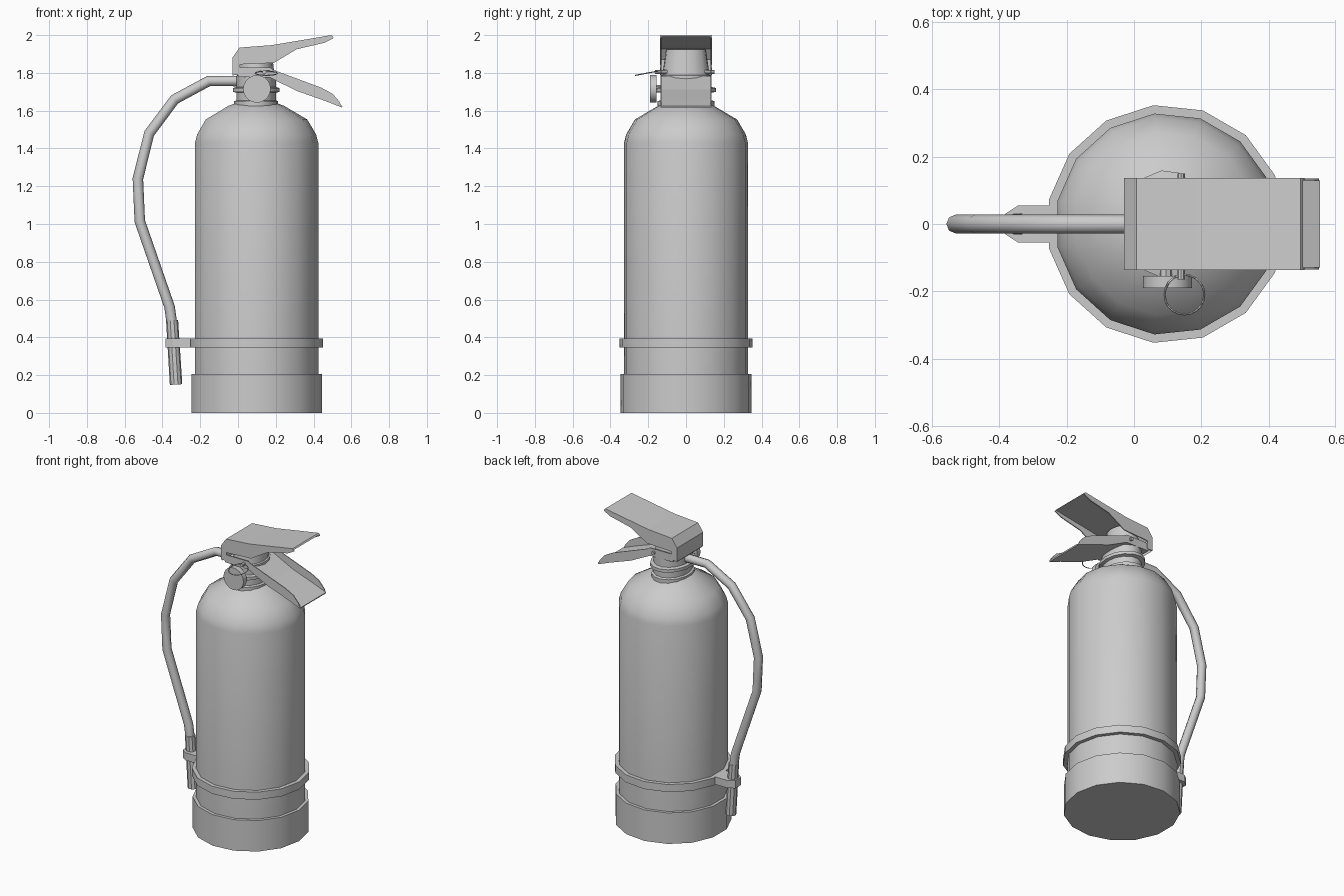
import bpy, bmesh, math
from mathutils import Matrix, Vector

if "Cube" in bpy.data.objects:
    bpy.data.objects.remove(bpy.data.objects["Cube"])

CX = 0.095   # axis of the tank
SIDES = 15


def finish(name, bm, smooth=False):
    bmesh.ops.recalc_face_normals(bm, faces=bm.faces[:])
    me = bpy.data.meshes.new(name)
    bm.to_mesh(me)
    bm.free()
    ob = bpy.data.objects.new(name, me)
    bpy.context.collection.objects.link(ob)
    if smooth:
        bpy.ops.object.select_all(action='DESELECT')
        ob.select_set(True)
        bpy.context.view_layer.objects.active = ob
        bpy.ops.object.shade_smooth_by_angle(angle=math.radians(35))
    return ob


def lathe(name, profile, sy=1.0, closed=False):
    """Revolve (radius, z) points around the tank axis."""
    bm = bmesh.new()
    rings = []
    for r, z in profile:
        rings.append([bm.verts.new((CX + r * math.cos(2 * math.pi * i / SIDES),
                                    sy * r * math.sin(2 * math.pi * i / SIDES), z))
                      for i in range(SIDES)])
    pairs = list(zip(rings, rings[1:]))
    if closed:
        pairs.append((rings[-1], rings[0]))
    for a, b in pairs:
        for i in range(SIDES):
            j = (i + 1) % SIDES
            bm.faces.new((a[i], a[j], b[j], b[i]))
    if not closed:
        bm.faces.new(rings[0])
        bm.faces.new(rings[-1])
    return finish(name, bm, True)


def prism(bm, pts, y0, y1):
    """Extrude an x-z outline along y."""
    a = [bm.verts.new((x, y0, z)) for x, z in pts]
    b = [bm.verts.new((x, y1, z)) for x, z in pts]
    bm.faces.new(a)
    bm.faces.new(b)
    for i in range(len(pts)):
        j = (i + 1) % len(pts)
        bm.faces.new((a[i], a[j], b[j], b[i]))


def channel(name, side, spine, half, t, down):
    """Folded sheet: two side walls and a plate following the spine."""
    bm = bmesh.new()
    prism(bm, side, -half, -half + t)
    prism(bm, side, half - t, half)
    off = [(x + down[0], z + down[1]) for x, z in spine]
    prism(bm, spine + off[::-1], -half + t, half - t)
    return finish(name, bm)


def rod(name, p, q, r1, r2, n):
    p, q = Vector(p), Vector(q)
    d = q - p
    bm = bmesh.new()
    m = Matrix.Translation((p + q) / 2) @ d.to_track_quat('Z', 'Y').to_matrix().to_4x4()
    bmesh.ops.create_cone(bm, cap_ends=True, segments=n, radius1=r1, radius2=r2,
                          depth=d.length, matrix=m)
    return finish(name, bm, n > 8)


def tube(name, pts, r, res, cyclic=False):
    cu = bpy.data.curves.new(name, 'CURVE')
    cu.dimensions = '3D'
    cu.bevel_depth = r
    cu.bevel_resolution = res
    cu.use_fill_caps = True
    sp = cu.splines.new('POLY')
    sp.points.add(len(pts) - 1)
    for p, c in zip(sp.points, pts):
        p.co = (*c, 1)
    sp.use_cyclic_u = cyclic
    ob = bpy.data.objects.new(name, cu)
    bpy.context.collection.objects.link(ob)
    return ob


# Tank, foot and strap
lathe("tank", [(0.33, 0.19), (0.33, 1.43), (0.318, 1.475), (0.272, 1.553),
               (0.15, 1.625), (0.11, 1.64)])
lathe("foot", [(0.35, 0), (0.35, 0.205), (0.325, 0.205), (0.325, 0.15)])
lathe("strap", [(0.355, 0.345), (0.355, 0.395), (0.325, 0.395), (0.325, 0.345)], closed=True)

# Hose clip on the strap
bm = bmesh.new()
outline = [(-0.235, 0.055), (-0.345, 0.055), (-0.383, 0.03),
           (-0.383, -0.03), (-0.345, -0.055), (-0.235, -0.055)]
base = bm.faces.new([bm.verts.new((x, y, 0.345)) for x, y in outline])
ext = bmesh.ops.extrude_face_region(bm, geom=[base])
bm.faces.new([v for v in base.verts]) if not base.is_valid else None
bmesh.ops.translate(bm, vec=(0, 0, 0.05),
                    verts=[g for g in ext["geom"] if isinstance(g, bmesh.types.BMVert)])
finish("hose_clip", bm)

# Valve body, slightly oval
lathe("valve", [(0.118, 1.62), (0.118, 1.65), (0.106, 1.655), (0.106, 1.695),
                (0.125, 1.70), (0.125, 1.72), (0.106, 1.725), (0.106, 1.785),
                (0.098, 1.79), (0.083, 1.925)], sy=1.28)

# Hose and nozzle
tube("hose", [(0.03, 0, 1.757), (-0.155, 0, 1.757), (-0.335, 0, 1.66), (-0.47, 0, 1.48),
              (-0.53, 0, 1.24), (-0.52, 0, 1.015), (-0.362, 0, 0.56), (-0.348, 0, 0.46)],
     0.028, 2)
rod("nozzle", (-0.349, 0, 0.49), (-0.328, 0, 0.15), 0.032, 0.033, 10)

# Upper handle: channel open below
top = [(-0.03, 1.79), (-0.03, 1.88), (0.008, 1.934), (0.18, 1.947), (0.495, 2.0)]
channel("upper_handle",
        top + [(0.507, 1.985), (0.46, 1.96), (0.31, 1.925), (0.19, 1.853),
               (0.01, 1.845), (0.01, 1.79)],
        top, 0.137, 0.006, (0.007, -0.008))

# Lower handle: channel open above
low = [(0.0, 1.778), (0.17, 1.775), (0.215, 1.752), (0.31, 1.705), (0.46, 1.652), (0.55, 1.617)]
channel("lower_handle",
        low + [(0.537, 1.648), (0.50, 1.69), (0.44, 1.722), (0.19, 1.815),
               (0.17, 1.828), (0.0, 1.828)],
        low, 0.135, 0.006, (0.003, 0.008))

# Pressure gauge
rod("gauge_stem", (0.095, -0.10, 1.715), (0.095, -0.16, 1.715), 0.02, 0.02, 8)
rod("gauge", (0.1, -0.155, 1.715), (0.1, -0.19, 1.715), 0.073, 0.073, 20)

# Safety pin with tilted pull ring
rod("safety_pin", (0.14, 0.15, 1.805), (0.14, -0.165, 1.805), 0.011, 0.011, 8)
tube("pull_ring", [(0.15 + 0.059 * math.cos(a), -0.21 + 0.059 * math.sin(a),
                    1.798 + 0.011 * math.sin(a))
                   for a in (2 * math.pi * i / 20 for i in range(20))], 0.003, 0, True)
